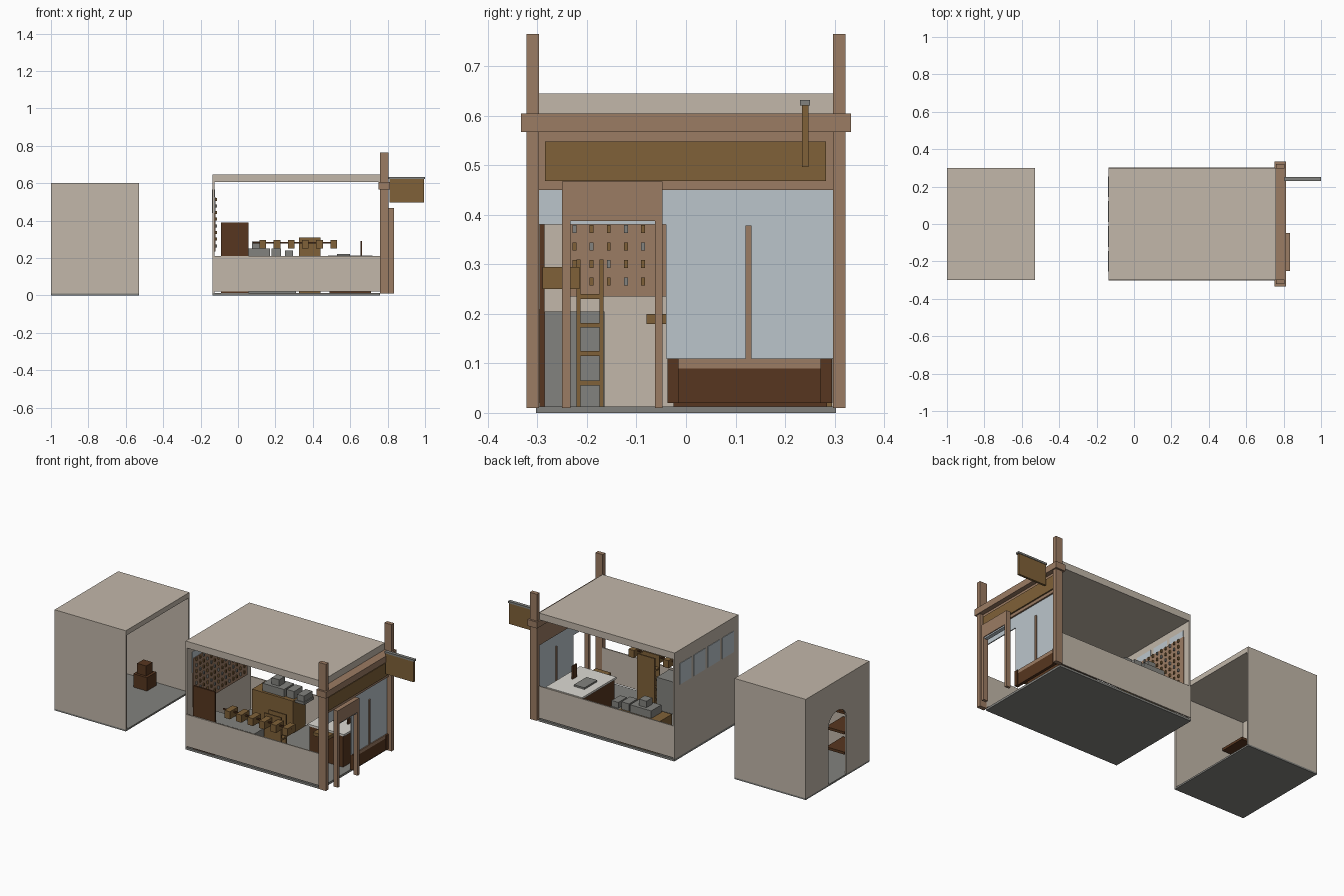
import bpy, bmesh, math

if "Cube" in bpy.data.objects:
    bpy.data.objects.remove(bpy.data.objects["Cube"])


def material(name, color):
    m = bpy.data.materials.new(name)
    m.diffuse_color = (*color, 1)
    m.use_nodes = True
    m.node_tree.nodes["Principled BSDF"].inputs["Base Color"].default_value = m.diffuse_color
    return m


PLASTER = material("plaster beige", (0.54, 0.475, 0.40))
WOOD = material("warm wood", (0.33, 0.20, 0.125))
OAK = material("golden oak", (0.215, 0.12, 0.04))
DARK = material("dark brown", (0.095, 0.037, 0.014))
GLASS = material("pale glass", (0.50, 0.56, 0.60))
STONE = material("grey stone", (0.225, 0.225, 0.21))
WHITE = material("counter white", (0.72, 0.70, 0.65))


def finish(name, bm, mat):
    bmesh.ops.recalc_face_normals(bm, faces=bm.faces)
    me = bpy.data.meshes.new(name)
    bm.to_mesh(me)
    bm.free()
    me.materials.append(mat)
    ob = bpy.data.objects.new(name, me)
    bpy.context.collection.objects.link(ob)
    return ob


def boxes(name, mat, *ranges):
    """One object from boxes given as (x0, x1, y0, y1, z0, z1)."""
    bm = bmesh.new()
    for x0, x1, y0, y1, z0, z1 in ranges:
        vs = bmesh.ops.create_cube(bm, size=1)["verts"]
        for v in vs:
            v.co.x = x1 if v.co.x > 0 else x0
            v.co.y = y1 if v.co.y > 0 else y0
            v.co.z = z1 if v.co.z > 0 else z0
    return finish(name, bm, mat)


# ---------- back room: open towards +x, arched doorway at -x ----------
boxes("back_room_floor", STONE, (-1, -.53, -.3, .3, 0, .01))
boxes("back_room_roof", PLASTER, (-1, -.53, -.3, .3, .57, .6))
for s, label in ((-1, "front"), (1, "rear")):
    a, b = sorted((s * .3, s * .29))
    boxes("back_room_wall_" + label, PLASTER, (-1, -.53, a, b, .01, .57))
arch = [(.084 * math.cos(math.pi * i / 10), .35 + .07 * math.sin(math.pi * i / 10))
        for i in range(11)]
outline = [(.29, .01), (.084, .01)] + arch + [(-.084, .01), (-.29, .01), (-.29, .57), (.29, .57)]
bm = bmesh.new()
face = bm.faces.new([bm.verts.new((-1, y, z)) for y, z in outline])
ext = bmesh.ops.extrude_face_region(bm, geom=[face])["geom"]
bmesh.ops.translate(bm, verts=[v for v in ext if isinstance(v, bmesh.types.BMVert)], vec=(.01, 0, 0))
finish("back_room_doorway_wall", bm, PLASTER)
# stacked crates and shelves inside
boxes("crate_stack", DARK, (-.81, -.72, .17, .26, .01, .09), (-.795, -.735, .185, .245, .09, .15))
boxes("back_shelves", DARK, *[(-.96, -.84, -.28, -.12, z, z + .015) for z in (.1, .22, .34)])

# ---------- shop shell ----------
boxes("shop_floor", STONE, (-.135, .76, -.303, .303, 0, .013))
boxes("shop_roof", PLASTER, (-.135, .76, -.3, .3, .605, .645))
boxes("shop_low_wall_front", PLASTER, (-.135, .76, -.303, -.296, .02, .21))
boxes("shop_low_wall_rear", PLASTER, (-.135, .76, .296, .303, .02, .21))
boxes("shop_end_wall", PLASTER, (-.135, -.125, -.3, .3, .013, .605))
boxes("end_wall_windows", GLASS,
      *[(-.138, -.123, y - .055, y + .055, .44, .565) for y in (-.2, -.067, .067, .2)])

# tool rack on the end wall with a grid of hung tools
boxes("rack_panel", WOOD, (-.125, -.119, -.25, .26, .235, .525))
oak, grey = [], []
for row in range(8):
    for col in range(14):
        y, z = -.225 + col * .0345, .265 + row * .0355
        tool = (-.119, -.111, y - .004, y + .004, z - .008, z + .008)
        (grey if (row + col) % 3 == 0 else oak).append(tool)
boxes("rack_tools_oak", OAK, *oak)
boxes("rack_tools_grey", STONE, *grey)

# ---------- interior ----------
boxes("tall_cabinet", DARK, (-.09, .055, -.296, -.286, .013, .39))
boxes("stone_bench", STONE, (-.09, .31, -.286, -.165, .013, .205))
boxes("hanging_boxes", OAK,
      *[(x - .018, x + .018, -.29, -.215, .25, .295) for x in (.132, .208, .284, .36, .436, .512)])
boxes("hanging_rail", DARK, (.08, .53, -.256, -.248, .277, .284))
# open shelf stand: two side boards and shelves
boxes("shelf_stand", OAK, (.325, .44, -.221, -.213, .013, .31), (.325, .44, -.175, -.167, .013, .31),
      *[(.325, .44, -.213, -.175, z, z + .01) for z in (.055, .115, .172, .23)])
# rear cabinet with machines
boxes("rear_cabinet", OAK, (-.03, .24, .175, .295, .013, .205))
boxes("machines", STONE, (.03, .17, .19, .285, .205, .25), (.18, .23, .2, .28, .205, .25),
      (.25, .295, .2, .28, .205, .24), (.075, .125, .21, .265, .25, .288))
boxes("machine_shelf", STONE, (.24, .3, .195, .285, .19, .205))
# sales counter
boxes("counter_base", DARK, (.49, .71, -.025, .285, .013, .2))
boxes("counter_top", WHITE, (.48, .72, -.03, .293, .2, .212))
boxes("counter_tray", STONE, (.53, .6, .08, .2, .212, .222))
boxes("counter_stand", DARK, (.656, .664, .09, .13, .212, .29))
boxes("counter_side_shelf", OAK, (.55, .65, -.08, -.03, .18, .2))

# ---------- street facade ----------
for s, label in ((-1, "left"), (1, "right")):
    a, b = sorted((s * .297, s * .322))
    boxes("facade_post_" + label, WOOD, (.758, .805, a, b, .01, .765))
boxes("facade_beam", WOOD, (.75, .813, -.333, .333, .567, .605))
boxes("facade_header", WOOD, (.76, .785, -.297, .297, .45, .567))
boxes("sign_board", OAK, (.785, .793, -.285, .283, .468, .548))
boxes("transom_glass", GLASS, (.77, .776, -.297, .297, .38, .45))
boxes("shop_window", GLASS, (.77, .776, -.04, .297, .11, .38))
boxes("window_mullion", WOOD, (.765, .783, .12, .132, .11, .378))
# planter bench below the window
boxes("window_base", DARK, (.765, .782, -.037, .295, .02, .09),
      (.765, .787, -.037, -.015, .02, .11), (.765, .787, .272, .295, .02, .11))
boxes("window_sill", WOOD, (.765, .782, -.015, .272, .09, .11))

# door frame with header
boxes("door_frame", WOOD, (.805, .833, -.25, -.233, .01, .467), (.805, .833, -.063, -.047, .01, .467),
      (.805, .833, -.233, -.063, .388, .467))
boxes("door_light_strip", GLASS, (.805, .828, -.233, -.063, .38, .388))

# projecting hanging sign
boxes("hanging_sign", OAK, (.81, .995, .234, .247, .497, .621))
boxes("hanging_sign_bar", STONE, (.805, 1.0, .23, .25, .621, .632))
